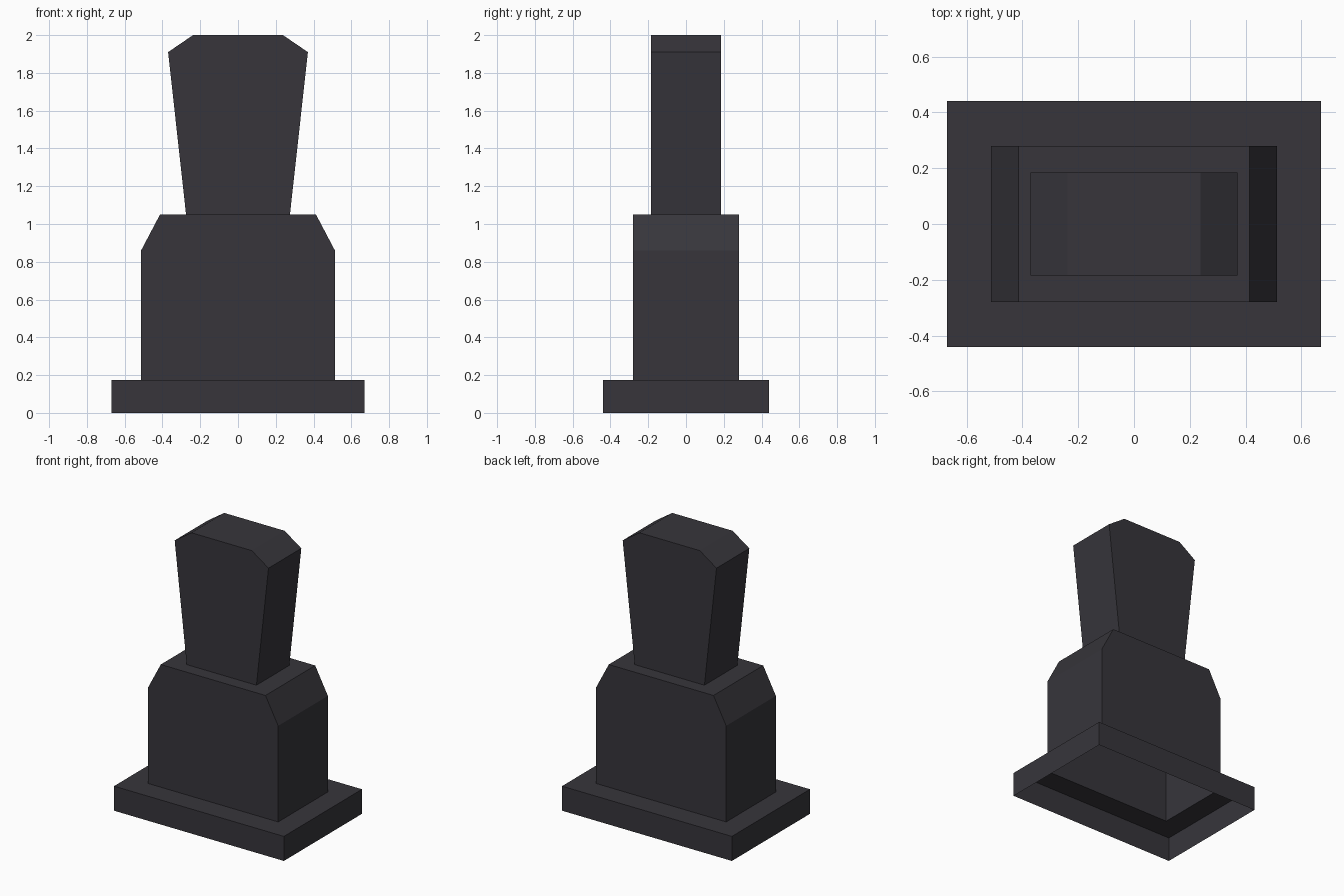
import bpy
import bmesh

if "Cube" in bpy.data.objects:
    bpy.data.objects.remove(bpy.data.objects["Cube"])

charcoal = bpy.data.materials.new("charcoal")
charcoal.diffuse_color = (0.038, 0.036, 0.044, 1)
charcoal.use_nodes = True
charcoal.node_tree.nodes["Principled BSDF"].inputs["Base Color"].default_value = charcoal.diffuse_color


def loft(name, sections, cap=False):
    """Skin a stack of centred rectangles given as (half x, half y, z)."""
    bm = bmesh.new()
    rings = [[bm.verts.new((sx * hx, sy * hy, z))
              for sx, sy in ((-1, -1), (1, -1), (1, 1), (-1, 1))]
             for hx, hy, z in sections]
    for low, high in zip(rings, rings[1:]):
        for i in range(4):
            j = (i + 1) % 4
            bm.faces.new((low[i], low[j], high[j], high[i]))
    if cap:
        bm.faces.new(rings[-1])
    mesh = bpy.data.meshes.new(name)
    bm.to_mesh(mesh)
    bm.free()
    mesh.materials.append(charcoal)
    obj = bpy.data.objects.new(name, mesh)
    bpy.context.collection.objects.link(obj)
    return obj


# Hollow plinth, open underneath, with a flat ledge around the body
loft("plinth", [(0.67, 0.44, 0), (0.67, 0.44, 0.175), (0.513, 0.28, 0.175)])

# Hollow body with sloped shoulders and a flat ledge around the upper block
loft("body", [(0.513, 0.28, 0.175), (0.513, 0.28, 0.86),
              (0.413, 0.28, 1.05), (0.275, 0.185, 1.05)])

# Upper block, widening upwards to a bevelled top
loft("upper_block", [(0.275, 0.185, 1.05), (0.37, 0.185, 1.91),
                     (0.238, 0.185, 2.0)], cap=True)
